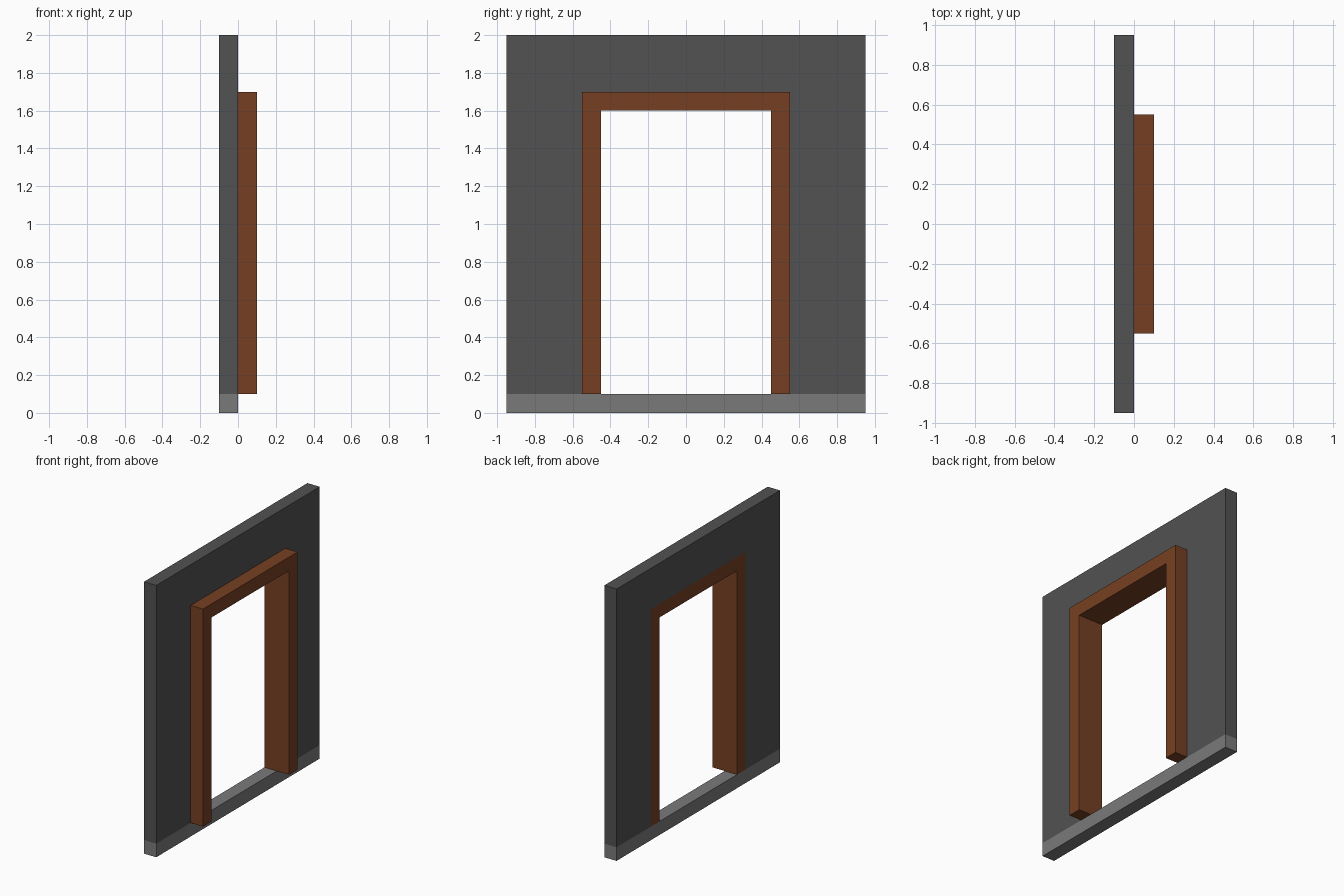
import bpy, bmesh

if "Cube" in bpy.data.objects:
    bpy.data.objects.remove(bpy.data.objects["Cube"])


def material(name, rgb):
    m = bpy.data.materials.new(name)
    m.diffuse_color = (*rgb, 1.0)
    m.use_nodes = True
    m.node_tree.nodes["Principled BSDF"].inputs["Base Color"].default_value = m.diffuse_color
    return m


def extrude_profile(name, points, x0, x1, mat):
    """Extrude a closed (y, z) outline along x from x0 to x1."""
    bm = bmesh.new()
    face = bm.faces.new([bm.verts.new((x0, y, z)) for y, z in points])
    ext = bmesh.ops.extrude_face_region(bm, geom=[face], use_keep_orig=True)
    moved = [v for v in ext["geom"] if isinstance(v, bmesh.types.BMVert)]
    bmesh.ops.translate(bm, verts=moved, vec=(x1 - x0, 0, 0))
    bmesh.ops.recalc_face_normals(bm, faces=bm.faces)
    mesh = bpy.data.meshes.new(name)
    bm.to_mesh(mesh)
    bm.free()
    mesh.materials.append(mat)
    obj = bpy.data.objects.new(name, mesh)
    bpy.context.collection.objects.link(obj)
    return obj


def arch(outer, inner, bottom, inner_top, outer_top):
    """Doorway outline: two legs joined by a lintel."""
    half = [(outer, outer_top), (outer, bottom), (inner, bottom), (inner, inner_top)]
    return half + [(-y, z) for y, z in reversed(half)]


dark_grey = material("dark grey wall", (0.084, 0.084, 0.084))
light_grey = material("light grey base", (0.195, 0.195, 0.195))
brown = material("brown wood", (0.18, 0.051, 0.016))

# Wall with doorway opening
extrude_profile("wall", arch(0.95, 0.55, 0.1, 1.7, 2.0), -0.1, 0.0, dark_grey)

# Base strip running below wall and doorway
extrude_profile("base", [(-0.95, 0), (0.95, 0), (0.95, 0.1), (-0.95, 0.1)],
                -0.1, 0.0, light_grey)

# Door frame, flush at the back and projecting on the +x side
extrude_profile("door_frame", arch(0.55, 0.45, 0.1, 1.6, 1.7), -0.1, 0.1, brown)
